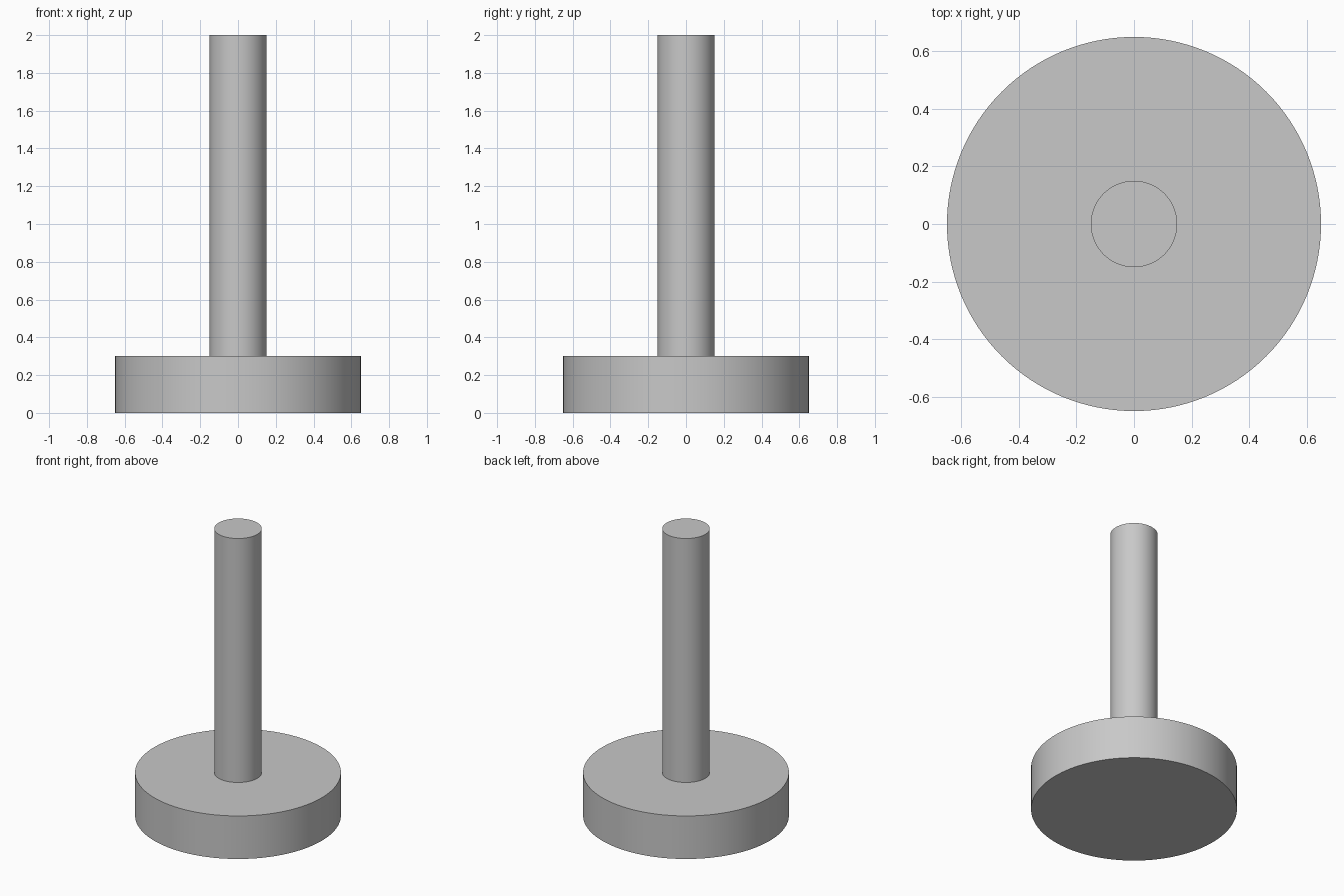
import bpy
import math

cube = bpy.data.objects.get("Cube")
if cube:
    bpy.data.objects.remove(cube, do_unlink=True)

# Single grey material
grey = bpy.data.materials.new("light_grey")
grey.use_nodes = True
colour = (0.58, 0.58, 0.58, 1)
grey.diffuse_color = colour
grey.node_tree.nodes["Principled BSDF"].inputs["Base Color"].default_value = colour


def cylinder(name, radius, bottom, top):
    """Upright cylinder with smooth sides and crisp rims."""
    bpy.ops.mesh.primitive_cylinder_add(
        vertices=128, radius=radius, depth=top - bottom,
        location=(0, 0, (bottom + top) / 2))
    part = bpy.context.object
    part.name = name
    part.data.materials.append(grey)
    bpy.ops.object.shade_smooth_by_angle(angle=math.radians(30))
    return part


# Round foot and the post standing on it
cylinder("base_disc", 0.65, 0, 0.3)
cylinder("post", 0.15, 0.3, 2)
